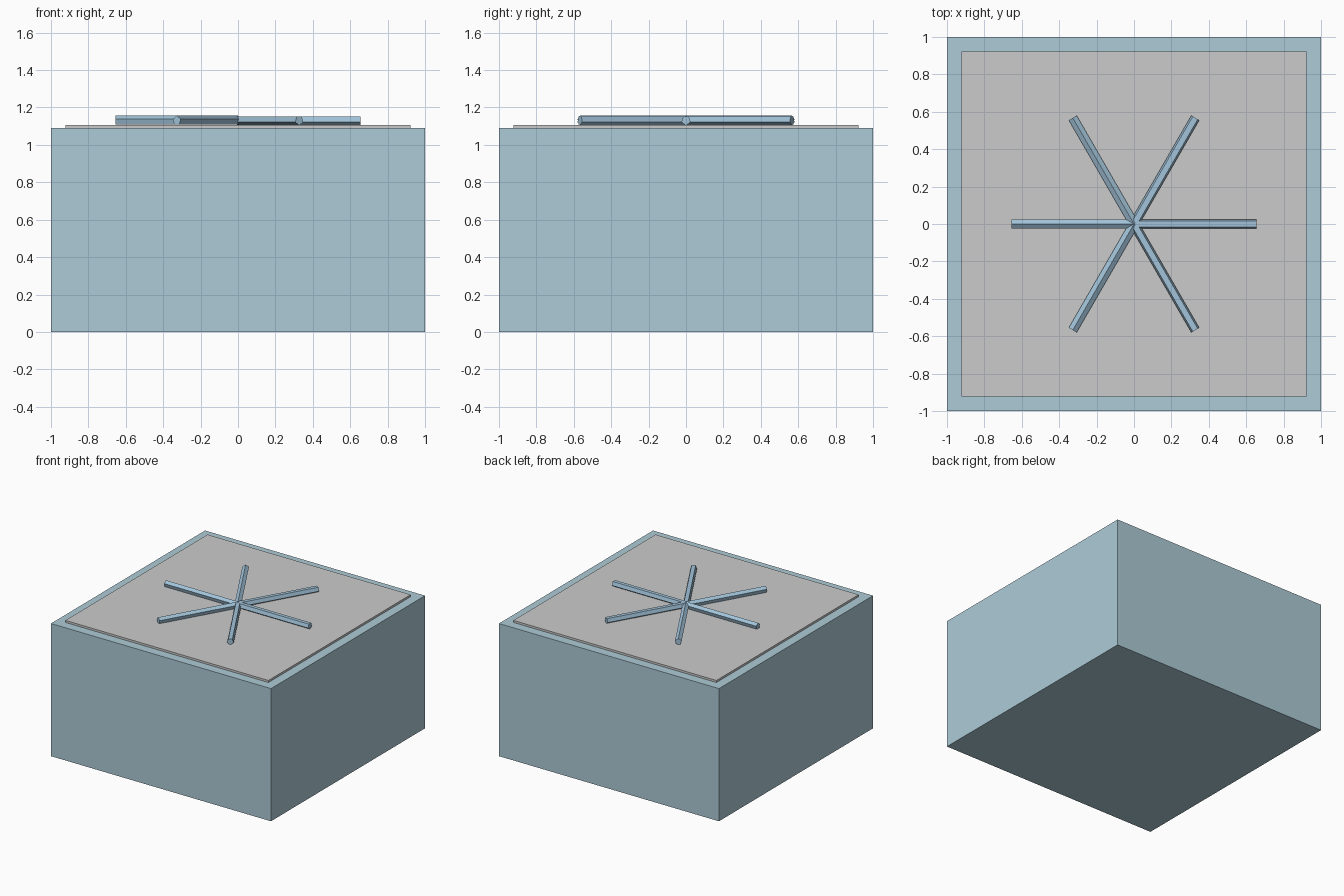
import bpy, bmesh, math
from mathutils import Matrix, Vector

if "Cube" in bpy.data.objects:
    bpy.data.objects.remove(bpy.data.objects["Cube"])


def material(name, colour):
    m = bpy.data.materials.new(name)
    m.diffuse_color = colour
    m.use_nodes = True
    m.node_tree.nodes["Principled BSDF"].inputs["Base Color"].default_value = m.diffuse_color
    return m


ice = material("pale_ice", (0.42, 0.60, 0.68, 0.6))
frost = material("frost", (0.78, 0.78, 0.76, 0.6))
blue = material("blue_rod", (0.36, 0.55, 0.70, 1.0))


def add_object(name, bm, mat):
    mesh = bpy.data.meshes.new(name)
    bm.to_mesh(mesh)
    bm.free()
    mesh.materials.append(mat)
    obj = bpy.data.objects.new(name, mesh)
    bpy.context.collection.objects.link(obj)
    return obj


def box(name, width, z0, z1, mat):
    bm = bmesh.new()
    m = Matrix.Translation((0, 0, (z0 + z1) / 2)) @ Matrix.Diagonal((width, width, z1 - z0, 1))
    bmesh.ops.create_cube(bm, size=1, matrix=m)
    return add_object(name, bm, mat)


# Five-sided rod running outwards from the centre
def rod(name, angle, length, radius, z, ridge_up):
    out = Vector((math.cos(angle), math.sin(angle), 0))
    up = Vector((0, 0, 1 if ridge_up else -1))
    side = up.cross(out)
    m = Matrix((side, up, out)).transposed().to_4x4()
    m.translation = out * length / 2 + Vector((0, 0, z))
    bm = bmesh.new()
    bmesh.ops.create_cone(bm, cap_ends=True, segments=5, radius1=radius,
                          radius2=radius, depth=length, matrix=m)
    return add_object(name, bm, blue)


# Main block and the thin panel on its top
box("block", 2.0, 0.0, 1.09, ice)
box("top_panel", 1.846, 1.085, 1.107, frost)

# Six-armed star: left-hand arms have a ridge on top, right-hand arms a flat
for i in range(6):
    rod(f"star_arm_{i + 1}", i * math.pi / 3, 0.655, 0.026, 1.13, i in (2, 3, 4))
